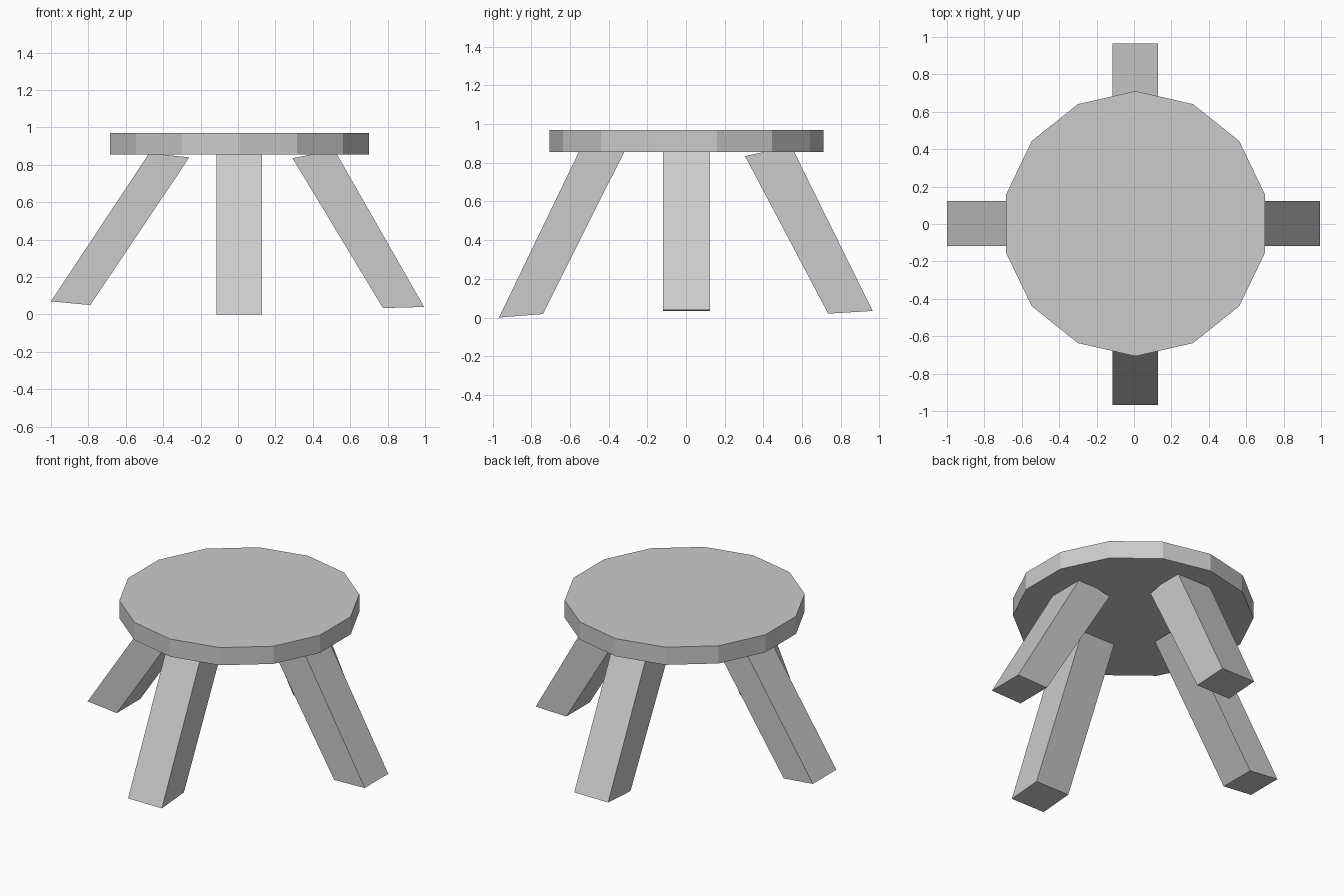
import bpy, bmesh
from math import pi
from mathutils import Matrix

if "Cube" in bpy.data.objects:
    bpy.data.objects.remove(bpy.data.objects["Cube"])


def finish(name, bm):
    bmesh.ops.recalc_face_normals(bm, faces=bm.faces)
    mesh = bpy.data.meshes.new(name)
    bm.to_mesh(mesh)
    bm.free()
    obj = bpy.data.objects.new(name, mesh)
    bpy.context.collection.objects.link(obj)
    return obj


def leg(name, profile, along_x, centre, half_width):
    """Extrude a side-on (distance, height) outline sideways into a square leg."""
    bm = bmesh.new()
    lo, hi = centre - half_width, centre + half_width
    verts = [bm.verts.new((d, lo, z) if along_x else (lo, d, z)) for d, z in profile]
    face = bm.faces.new(verts)
    new = bmesh.ops.extrude_face_region(bm, geom=[face])["geom"]
    width = hi - lo
    bmesh.ops.translate(bm, verts=[g for g in new if isinstance(g, bmesh.types.BMVert)],
                        vec=(0, width, 0) if along_x else (width, 0, 0))
    return finish(name, bm)


# Round seat: 14-sided disc with a corner pointing to the back
bm = bmesh.new()
bmesh.ops.create_cone(bm, cap_ends=True, segments=14, radius1=0.709, radius2=0.709,
                      depth=0.115,
                      matrix=Matrix.Translation((0.008, 0.002, 0.9125)) @ Matrix.Rotation(pi / 2, 4, 'Z'))
# make sure a corner sits on the y axis
top = max(bm.verts, key=lambda v: v.co.y)
if abs(top.co.x - 0.008) > 0.01:
    bmesh.ops.rotate(bm, verts=bm.verts, cent=(0.008, 0.002, 0),
                     matrix=Matrix.Rotation(pi / 14, 3, 'Z'))
finish("seat", bm)

# Four splayed legs, each at its own slightly uneven angle
leg("left_leg", [(-1.0, 0.07), (-0.79, 0.05), (-0.26, 0.84), (-0.475, 0.862)], True, 0.003, 0.121)
leg("right_leg", [(0.995, 0.04), (0.775, 0.034), (0.292, 0.835), (0.515, 0.88)], True, 0.003, 0.121)
leg("front_leg", [(-0.967, 0.0), (-0.74, 0.018), (-0.31, 0.875), (-0.545, 0.875)], False, 0.007, 0.122)
leg("back_leg", [(0.965, 0.034), (0.735, 0.02), (0.305, 0.835), (0.545, 0.885)], False, 0.007, 0.122)
